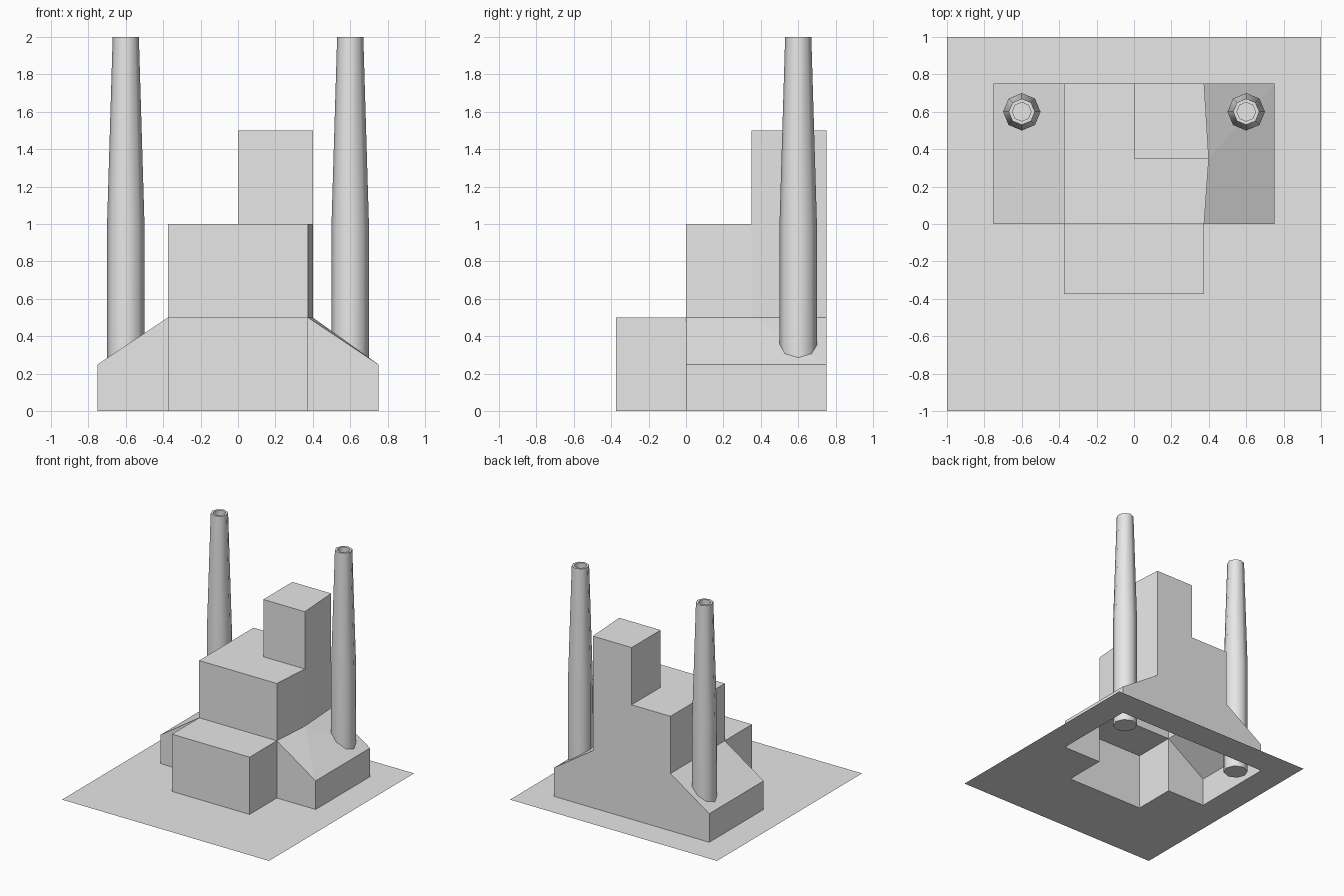
import bpy, bmesh, math

cube = bpy.data.objects.get("Cube")
if cube:
    bpy.data.objects.remove(cube, do_unlink=True)

concrete = bpy.data.materials.new("concrete_grey")
concrete.use_nodes = True
colour = (0.8, 0.8, 0.8, 1)
concrete.diffuse_color = colour
concrete.node_tree.nodes["Principled BSDF"].inputs["Base Color"].default_value = colour


def build(name, faces):
    """Make an object from polygons given as lists of points, welding shared corners."""
    bm = bmesh.new()
    for face in faces:
        bm.faces.new([bm.verts.new(p) for p in face])
    bmesh.ops.remove_doubles(bm, verts=bm.verts, dist=0.0001)
    mesh = bpy.data.meshes.new(name)
    bm.to_mesh(mesh)
    bm.free()
    mesh.materials.append(concrete)
    obj = bpy.data.objects.new(name, mesh)
    bpy.context.collection.objects.link(obj)
    return obj


def walls(path, low, high):
    """Vertical quads along a plan path, facing to the right of its direction."""
    return [[(*a, low), (*b, low), (*b, high), (*a, high)]
            for a, b in zip(path, path[1:])]


def flat(path, z):
    return [(x, y, z) for x, y in path]


# Shared plan lines and heights
core, wing, back = 0.375, 0.75, 0.75
tower_x, tower_y = 0.4, 0.35
eave, porch, roof, tower_top = 0.25, 0.5, 1.0, 1.5
bend = (tower_x, tower_y)
front_left, front_right = (-core, 0), (core, 0)
back_left, back_right = (-core, back), (core, back)

# Ground sheet with an opening under the building, as two mirrored halves
half = [(0, 1), (0, back), (wing, back), (wing, 0), front_right,
        (core, -core), (0, -core), (0, -1), (1, -1), (1, 1)]
mirrored = [(-x, y) for x, y in reversed(half)]
build("ground", [flat(half[::-1], 0), flat(mirrored[::-1], 0)])

# Front block, open at the back and below
porch_path = [front_left, (-core, -core), (core, -core), front_right]
faces = walls(porch_path, 0, porch) + [flat(porch_path, porch)]

# Main hall walls, the right one bending out at the tower corner
faces += walls([back_left, front_left, front_right, bend], porch, roof)
faces += walls([bend, back_right], porch, tower_top)
faces.append(flat([back_left, front_left, front_right, bend,
                   (0, tower_y), (0, back)], roof))

# Tower
faces += walls([(0, back), (0, tower_y), bend], roof, tower_top)
faces.append(flat([(0, back), (0, tower_y), bend, back_right], tower_top))

# Wings with sloped roofs
for s in (-1, 1):
    end = [(s * wing, 0), (s * wing, back)]
    faces += walls(end[::s], 0, eave)
    faces.append([(s * core, 0, 0), (s * wing, 0, 0),
                  (s * wing, 0, eave), (s * core, 0, porch)][::s])
faces.append([(-core, back, porch), (-wing, back, eave),
              (-wing, 0, eave), (-core, 0, porch)])
low_front, low_back = (wing, 0, eave), (wing, back, eave)
high = (*bend, porch)
faces += [[(*front_right, porch), low_front, high],
          [low_front, low_back, high],
          [low_back, (*back_right, porch), high]]

# Single flat back wall
outline = [(wing, 0), (-wing, 0), (-wing, eave), (-core, porch), (-core, roof),
           (0, roof), (0, tower_top), (core, tower_top), (core, porch), (wing, eave)]
faces.append([(x, back, z) for x, z in outline])
build("building", faces)


# Eight-sided tapering chimneys with a recessed flue
def chimney(name, x, y, sides=8):
    profile = [(0.1, 0), (0.1, 1), (0.07, 2), (0.05, 2), (0.05, 1.9)]
    rings = [[(r * math.cos(math.tau * i / sides), r * math.sin(math.tau * i / sides), z)
              for i in range(sides)] for r, z in profile]
    faces = [rings[0][::-1], rings[-1]]
    for a, b in zip(rings, rings[1:]):
        for i in range(sides):
            j = (i + 1) % sides
            faces.append([a[i], a[j], b[j], b[i]])
    obj = build(name, faces)
    obj.location = (x, y, 0)
    bpy.ops.object.select_all(action="DESELECT")
    obj.select_set(True)
    bpy.context.view_layer.objects.active = obj
    bpy.ops.object.shade_smooth_by_angle(angle=math.radians(50))


chimney("left_chimney", 0.6, 0.6)
chimney("right_chimney", -0.6, 0.6)
